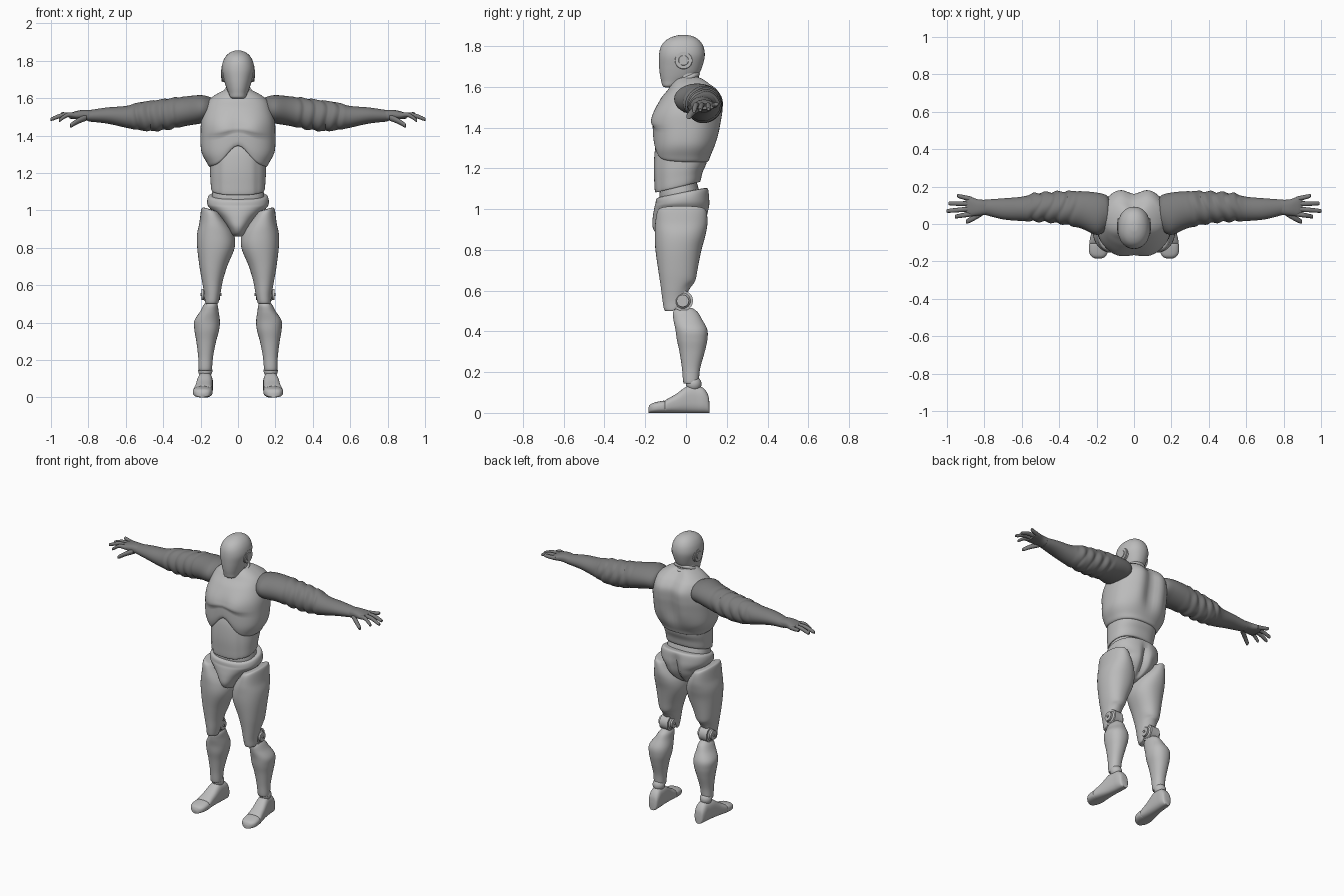
import bpy
import bmesh
from math import sin, cos, pi, exp, atan2, radians, copysign
from mathutils import Vector, Matrix

if "Cube" in bpy.data.objects:
    bpy.data.objects.remove(bpy.data.objects["Cube"])


def make_material(name, grey):
    mat = bpy.data.materials.new(name)
    mat.use_nodes = True
    colour = (grey, grey, grey, 1)
    mat.diffuse_color = colour
    shader = next(n for n in mat.node_tree.nodes if n.type == "BSDF_PRINCIPLED")
    shader.inputs["Base Color"].default_value = colour
    return mat


BODY = make_material("light grey shell", 0.5)
SLEEVE = make_material("dark grey sleeve", 0.2)


def step(start, end, value):
    """Smooth ramp from 0 at start to 1 at end."""
    t = min(1, max(0, (value - start) / (end - start)))
    return t * t * (3 - 2 * t)


def bell(value, width):
    return exp(-(value / width) ** 2)


def finish(name, bm, material, mirror):
    """Turn a bmesh into a smooth shaded object, optionally mirrored in x."""
    bmesh.ops.recalc_face_normals(bm, faces=bm.faces)
    mesh = bpy.data.meshes.new(name)
    bm.to_mesh(mesh)
    bm.free()
    mesh.materials.append(material)
    obj = bpy.data.objects.new(name, mesh)
    bpy.context.collection.objects.link(obj)
    bpy.ops.object.select_all(action="DESELECT")
    obj.select_set(True)
    bpy.context.view_layer.objects.active = obj
    bpy.ops.object.shade_smooth_by_angle(angle=radians(40))
    if mirror:
        obj.modifiers.new("mirror", "MIRROR").use_clip = False
    return obj


def spline(rows, sub):
    """Catmull-Rom interpolation of section rows."""
    result = []
    last = len(rows) - 1
    for i in range(last):
        a, b, c, d = (rows[min(last, max(0, k))] for k in (i - 1, i, i + 1, i + 2))
        for s in range(sub):
            t = s / sub
            result.append([
                q + t / 2 * (r - p + t * (2 * p - 5 * q + 4 * r - w + t * (3 * (q - r) + w - p)))
                for p, q, r, w in zip(a, b, c, d)])
    return result + [list(rows[-1])]


def loft(name, axis, rows, material=BODY, mirror=False, shape=None, power=2, sides=40, sub=6):
    """Skin rounded sections (position, centre u, centre v, radius u, radius v)."""
    order = {"x": (0, 1, 2), "y": (1, 0, 2), "z": (2, 0, 1)}[axis]
    bm = bmesh.new()
    rings = []
    for pos, cu, cv, ru, rv in spline(rows, sub):
        ring = []
        for k in range(sides):
            a = 2 * pi * k / sides
            u = copysign(abs(cos(a)) ** (2 / power), cos(a))
            v = copysign(abs(sin(a)) ** (2 / power), sin(a))
            p = Vector()
            p[order[0]] = pos
            p[order[1]] = cu + max(ru, 0.002) * u
            p[order[2]] = cv + max(rv, 0.002) * v
            ring.append(bm.verts.new(shape(p) if shape else p))
        rings.append(ring)
    for low, high in zip(rings, rings[1:]):
        for k in range(sides):
            j = (k + 1) % sides
            bm.faces.new((low[k], low[j], high[j], high[k]))
    bm.faces.new(rings[0])
    bm.faces.new(rings[-1])
    return finish(name, bm, material, mirror)


def upright(rows):
    """Rows (z, front y, back y, half width) on the centre line."""
    return [(z, 0, (f + b) / 2, w, (b - f) / 2) for z, f, b, w in rows]


def disc(name, centre, radius, depth, mirror=True):
    """Bevelled cylinder lying along x."""
    bm = bmesh.new()
    place = Matrix.Translation(centre) @ Matrix.Rotation(pi / 2, 4, "Y")
    bmesh.ops.create_cone(bm, cap_ends=True, segments=32, radius1=radius,
                          radius2=radius, depth=depth, matrix=place)
    rims = [e for e in bm.edges if len(e.link_faces) == 2 and e.calc_face_angle() > 1]
    bmesh.ops.bevel(bm, geom=rims, offset=depth * 0.2, segments=3, affect="EDGES")
    return finish(name, bm, BODY, mirror)


def ball(name, centre, radius):
    bm = bmesh.new()
    bmesh.ops.create_uvsphere(bm, u_segments=24, v_segments=14, radius=radius,
                              matrix=Matrix.Translation(centre))
    return finish(name, bm, BODY, True)


# Head, ear discs and neck
loft("head", "z", upright([
    (1.597, -.10, -.06, .025), (1.605, -.115, -.04, .04), (1.63, -.122, .02, .052),
    (1.66, -.128, .06, .064), (1.70, -.132, .08, .076), (1.75, -.133, .092, .087),
    (1.79, -.126, .088, .082), (1.82, -.108, .073, .068), (1.84, -.08, .05, .048),
    (1.852, -.045, .02, .024), (1.855, -.02, -.01, .004)]), power=2.15)
disc("ear_disc", (.077, -.012, 1.73), .045, .02)
disc("ear_cap", (.08, -.012, 1.73), .028, .022)
loft("neck", "z", upright([(1.54, -.06, .08, .07), (1.6, -.06, .07, .066), (1.68, -.06, .06, .06)]))
for name, height, y, size in (("upper_collar", 1.635, 0, .062), ("lower_collar", 1.6, .004, .07)):
    bpy.ops.mesh.primitive_torus_add(
        major_segments=40, minor_segments=12, major_radius=size, minor_radius=.013,
        location=(0, y, height), rotation=(radians(27), 0, 0))
    ring = bpy.context.object
    ring.name = name
    ring.data.materials.append(BODY)
    bpy.ops.object.shade_smooth_by_angle(angle=radians(40))


# Chest shell: arched lower rim, chest muscles, shoulder blades and spine groove
def chest_shape(p):
    x, y, z = abs(p.x), p.y, p.z
    front, back = step(0, -.09, y), step(.02, .1, y)
    muscle = step(1.385, 1.415, z) * (1 - step(1.43, 1.55, z)) * bell(x - .085, .075)
    p.y -= .016 * front * muscle
    p.y += back * (.012 * bell(x - .09, .05) - .018 * bell(x, .04)) * step(1.25, 1.4, z)
    if z < 1.45:
        rim = 1.23 + .115 * front * bell(x, .08)
        p.z = rim + (z - 1.23) * (1.45 - rim) / .22
    return p


loft("chest", "z", upright([
    (1.24, -.12, .07, .12), (1.232, -.15, .105, .15), (1.26, -.16, .12, .17),
    (1.32, -.163, .145, .197), (1.42, -.162, .165, .2), (1.48, -.152, .175, .196),
    (1.54, -.125, .176, .18), (1.585, -.09, .15, .16), (1.615, -.07, .115, .125),
    (1.64, -.05, .085, .08), (1.65, -.03, .06, .05)]),
    power=2.4, sides=64, shape=chest_shape)


# Abdomen with a raised front panel and a lower edge that slopes up to the back
def abdomen_shape(p):
    p.y -= .006 * step(.1, .085, abs(p.x)) * step(-.05, -.09, p.y)
    p.z += .24 * (p.y + .04) * step(1.25, 1.12, p.z)
    return p


loft("abdomen", "z", upright([
    (1.115, -.13, .05, .125), (1.11, -.145, .07, .142), (1.16, -.15, .082, .147),
    (1.22, -.152, .1, .15), (1.3, -.145, .11, .145), (1.36, -.13, .1, .11)]),
    power=2.4, sides=64, shape=abdomen_shape)
loft("waist", "z", upright([
    (1.0, -.12, .08, .13), (1.07, -.13, .07, .14), (1.14, -.12, .05, .13)]), power=2.4)


# Pelvis: broad at the seat, with a cleft behind and a dipped front edge
def pelvis_shape(p):
    seat = step(0, .08, p.y)
    p.x *= 1 + .5 * seat * step(1.0, .93, p.z)
    p.y -= .028 * seat * bell(p.x, .022) * step(1.08, 1.0, p.z)
    p.z += .2 * (p.y + .02) * step(1.0, 1.07, p.z)
    return p


loft("pelvis", "z", upright([
    (.86, -.1, -.03, .02), (.875, -.14, .03, .034), (.91, -.163, .075, .055),
    (.96, -.163, .105, .095), (1.01, -.155, .117, .15), (1.04, -.15, .116, .165),
    (1.075, -.145, .107, .157), (1.082, -.12, .08, .13)]),
    power=2.3, sides=64, shape=pelvis_shape)


# Legs
def thigh_shape(p):
    p.z += .1 * step(-.07, .03, p.y) * step(.68, .5, p.z)
    p.z += .3 * (p.x - .13) * step(.92, 1.0, p.z)
    return p


loft("thigh", "z", [
    (.5, .142, -.055, .025, .035), (.505, .14, -.048, .036, .058),
    (.55, .137, -.04, .044, .075), (.62, .137, -.04, .056, .084),
    (.7, .132, -.04, .074, .096), (.8, .118, -.037, .1, .113),
    (.87, .12, -.029, .099, .124), (.93, .13, -.023, .077, .128),
    (.99, .143, -.02, .052, .118), (1.0, .143, -.02, .035, .085)],
    mirror=True, power=2.2, shape=thigh_shape)
disc("knee_joint", (.145, -.016, .55), .05, .1)
disc("knee_cap_disc", (.145, -.016, .55), .03, .112)
loft("shin", "z", [
    (.145, .175, .024, .025, .025), (.15, .175, .024, .035, .037),
    (.22, .173, .025, .04, .045), (.3, .17, .03, .053, .062),
    (.36, .167, .03, .066, .075), (.41, .165, .026, .068, .078),
    (.46, .153, .008, .049, .07), (.495, .146, -.003, .037, .06),
    (.515, .145, -.005, .022, .035)], mirror=True, power=2.2)
ball("ankle_joint", (.175, .038, .142), .038)


def foot_row(y, x, half_width, height):
    return y, x, height / 2, half_width, height / 2


loft("foot", "y", [foot_row(*row) for row in (
    (.115, .17, .018, .05), (.108, .17, .03, .09), (.085, .171, .037, .122),
    (.05, .173, .039, .132), (.005, .177, .042, .13), (-.05, .183, .046, .092),
    (-.1, .188, .051, .063), (-.104, .188, .044, .052))], mirror=True, power=2.7)
loft("toe_cap", "y", [foot_row(*row) for row in (
    (-.1, .188, .042, .052), (-.108, .188, .052, .06), (-.15, .19, .05, .052),
    (-.175, .19, .036, .042), (-.185, .19, .015, .025))], mirror=True, power=2.7)


# Arms, with gathered cloth folds around the upper arm
def sleeve_shape(p):
    centre = Vector((p.x, .085, 1.51))
    a = atan2(p.z - centre.z, p.y - centre.y)
    amount = step(.27, .36, p.x) * step(.59, .54, p.x)
    wave = abs(sin(48 * p.x + 1.1 * sin(a + 1) + .7 * sin(2 * a)))
    ripple = sin(105 * p.x - 1.6 * sin(a) + 2 * cos(a))
    return centre + (p - centre) * (1 + amount * (.1 * wave - .055 + .025 * ripple))


loft("arm", "x", [
    (.13, .06, 1.54, .07, .05), (.15, .06, 1.54, .095, .066), (.2, .055, 1.54, .113, .076),
    (.28, .075, 1.53, .1, .079), (.37, .086, 1.515, .088, .082), (.46, .09, 1.505, .08, .081),
    (.53, .089, 1.503, .075, .073), (.6, .081, 1.5, .065, .058),
    (.7, .081, 1.507, .056, .043), (.8, .09, 1.505, .04, .03)],
    material=SLEEVE, mirror=True, shape=sleeve_shape, sub=12, sides=48)

# Hands: palm, four fanned fingers and a dropped thumb
loft("palm", "x", [
    (.78, .09, 1.505, .04, .03), (.83, .088, 1.51, .043, .027),
    (.875, .093, 1.508, .052, .02), (.9, .094, 1.504, .047, .014)],
    material=SLEEVE, mirror=True, power=2.4)


def finger(name, base, middle, tip, radius):
    ends = [Vector(base), Vector(middle), Vector(tip)]
    rows = [(*p, radius * s, radius * s) for p, s in zip(ends, (1.1, 1, .8))]
    rows.append((tip[0] + .004, *tip[1:], radius * .2, radius * .2))
    loft(name, "x", rows, material=SLEEVE, mirror=True, sides=14, sub=5)


for name, base_y, tip_x, tip_y, tip_z in (
        ("index_finger", .054, .953, .04, 1.483), ("middle_finger", .081, .996, .07, 1.488),
        ("ring_finger", .108, .986, .11, 1.493), ("little_finger", .133, .941, .15, 1.515)):
    finger(name, (.87, base_y, 1.508), ((.87 + tip_x) / 2, (base_y + tip_y) / 2, 1.51),
           (tip_x, tip_y, tip_z), .0125)
finger("thumb", (.81, .062, 1.497), (.855, .034, 1.478), (.893, .014, 1.455), .016)
